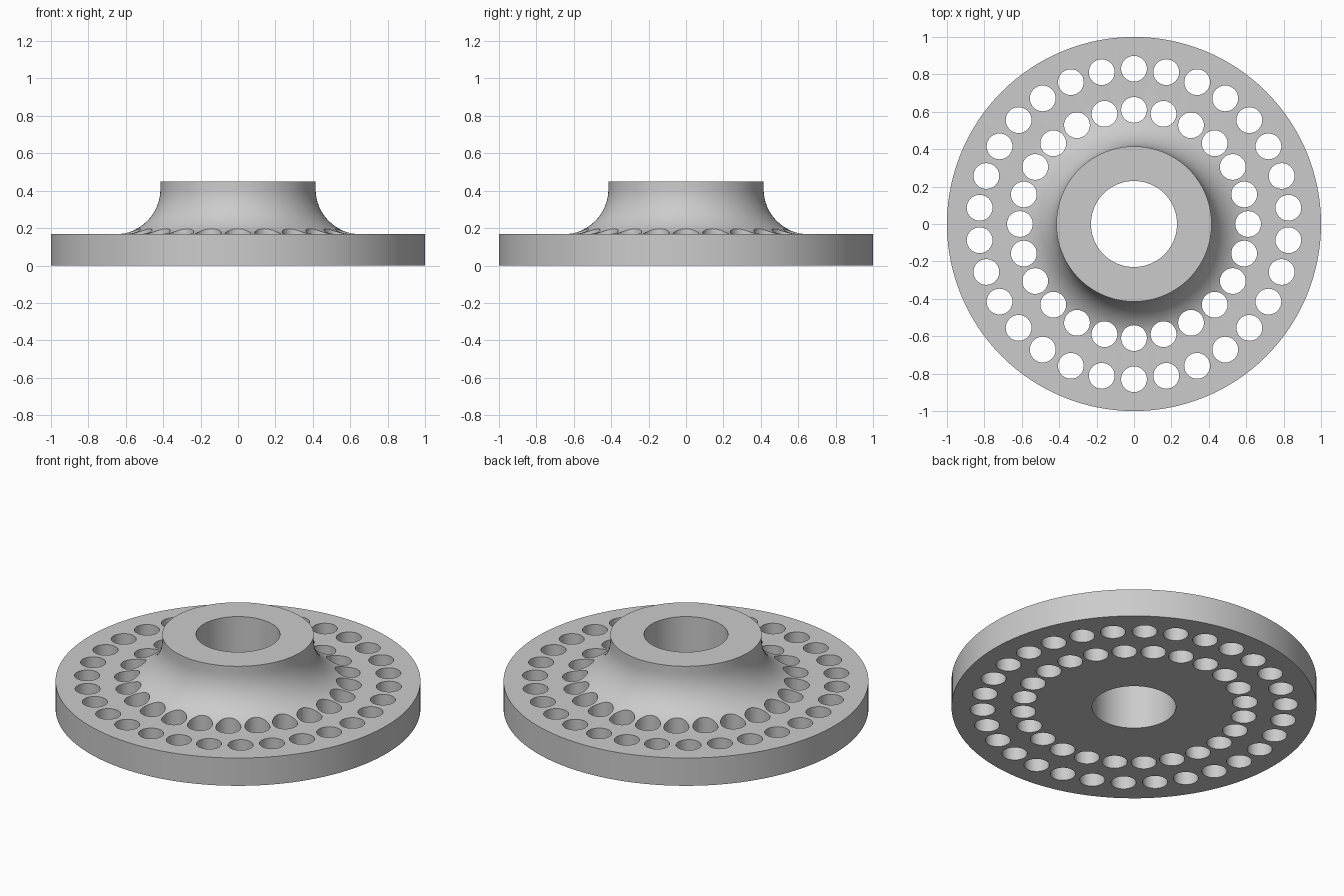
import bpy, bmesh
from math import cos, sin, pi, radians
from mathutils import Matrix, Vector

cube = bpy.data.objects.get("Cube")
if cube:
    bpy.data.objects.remove(cube)

OUTER, BORE, HUB = 1.0, 0.23, 0.415
PLATE_Z, TOP_Z, FILLET = 0.168, 0.45, 0.24
HOLE = 0.069
SEGMENTS, ARC_STEPS = 128, 16

grey = bpy.data.materials.new("light grey")
grey.use_nodes = True
colour = (0.6, 0.6, 0.6, 1)
grey.diffuse_color = colour
grey.node_tree.nodes["Principled BSDF"].inputs["Base Color"].default_value = colour


def make_object(name, bm):
    mesh = bpy.data.meshes.new(name)
    bm.to_mesh(mesh)
    bm.free()
    mesh.materials.append(grey)
    obj = bpy.data.objects.new(name, mesh)
    bpy.context.collection.objects.link(obj)
    return obj


# Flange and hub: one lathed profile with a concave fillet
profile = [(BORE, 0), (OUTER, 0), (OUTER, PLATE_Z)]
for i in range(ARC_STEPS + 1):
    a = 1.5 * pi - 0.5 * pi * i / ARC_STEPS
    profile.append((HUB + FILLET + FILLET * cos(a), PLATE_Z + FILLET + FILLET * sin(a)))
profile += [(HUB, TOP_Z), (BORE, TOP_Z)]

bm = bmesh.new()
verts = [bm.verts.new((r, 0, z)) for r, z in profile]
edges = [bm.edges.new((v, verts[(i + 1) % len(verts)])) for i, v in enumerate(verts)]
bmesh.ops.spin(bm, geom=verts + edges, cent=(0, 0, 0), axis=(0, 0, 1),
               angle=2 * pi, steps=SEGMENTS, use_merge=True)
bmesh.ops.remove_doubles(bm, verts=bm.verts, dist=1e-5)
bmesh.ops.recalc_face_normals(bm, faces=bm.faces)
flange = make_object("hub_flange", bm)

# Two rings of through holes
bm = bmesh.new()
for radius, count in ((0.83, 30), (0.61, 24)):
    for i in range(count):
        a = radians(90) + 2 * pi * i / count
        place = Matrix.Translation(Vector((radius * cos(a), radius * sin(a), 0.2)))
        bmesh.ops.create_cone(bm, cap_ends=True, segments=32, radius1=HOLE,
                              radius2=HOLE, depth=0.8, matrix=place)
cutter = make_object("hole_cutter", bm)
cutter.hide_render = True

cut = flange.modifiers.new("holes", "BOOLEAN")
cut.operation = "DIFFERENCE"
cut.solver = "EXACT"
cut.object = cutter

bpy.ops.object.select_all(action="DESELECT")
bpy.context.view_layer.objects.active = flange
flange.select_set(True)
bpy.ops.object.modifier_apply(modifier=cut.name)
bpy.data.objects.remove(cutter)

# Smooth round walls, crisp rims
bpy.ops.object.shade_smooth_by_angle(angle=radians(30))
